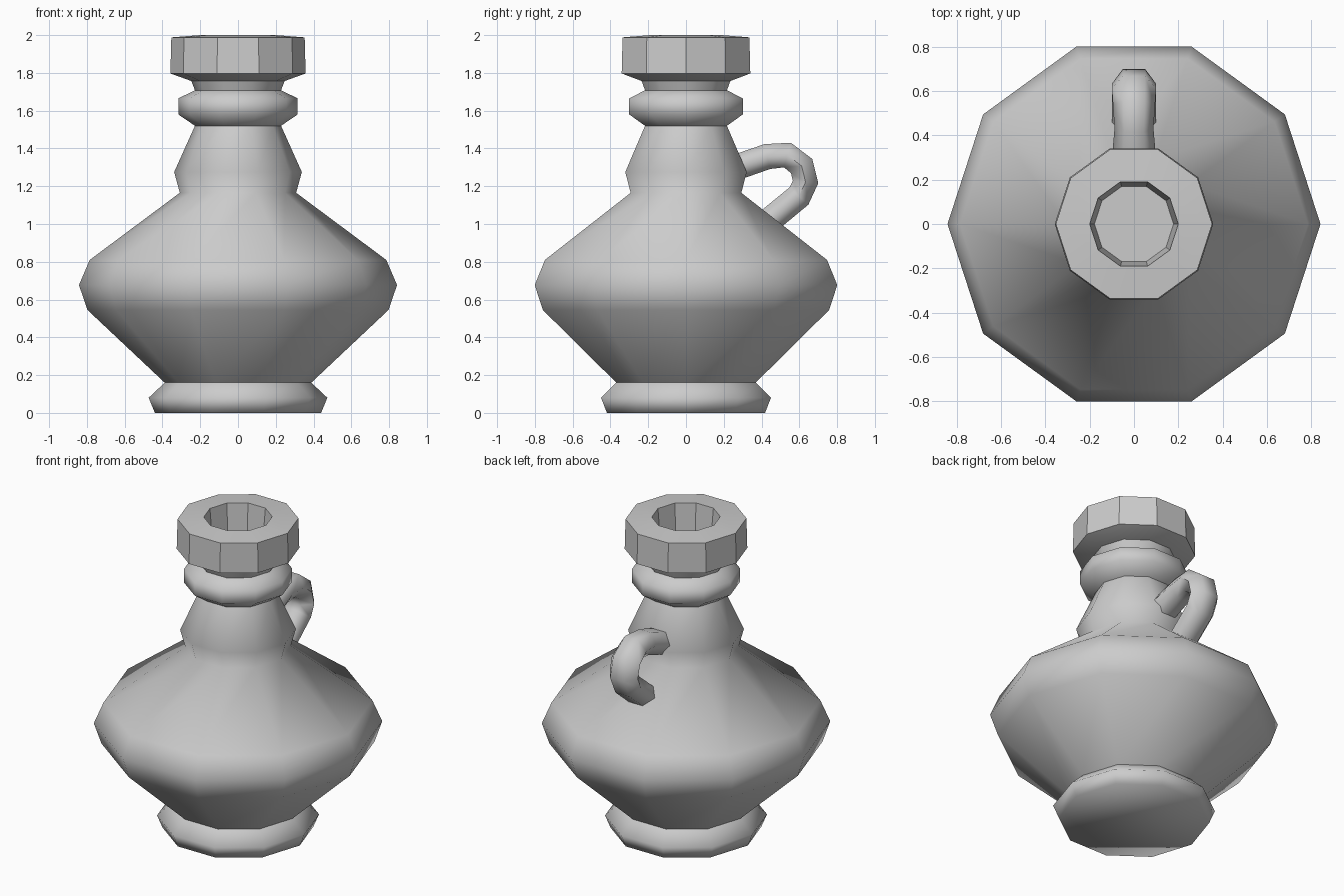
import bpy, bmesh, math
from mathutils import Vector

if "Cube" in bpy.data.objects:
    bpy.data.objects.remove(bpy.data.objects["Cube"])


def finish(name, bm, angle):
    bmesh.ops.recalc_face_normals(bm, faces=bm.faces[:])
    me = bpy.data.meshes.new(name)
    bm.to_mesh(me)
    bm.free()
    ob = bpy.data.objects.new(name, me)
    bpy.context.collection.objects.link(ob)
    bpy.ops.object.select_all(action='DESELECT')
    ob.select_set(True)
    bpy.context.view_layer.objects.active = ob
    bpy.ops.object.shade_smooth_by_angle(angle=math.radians(angle))
    return ob


def skin(name, rings, angle):
    """Join equal-sized rings of points into a capped tube."""
    bm = bmesh.new()
    loops = [[bm.verts.new(p) for p in ring] for ring in rings]
    n = len(loops[0])
    for a, b in zip(loops, loops[1:]):
        for i in range(n):
            j = (i + 1) % n
            bm.faces.new((a[i], a[j], b[j], b[i]))
    bm.faces.new(loops[0])
    bm.faces.new(loops[-1])
    return finish(name, bm, angle)


def lathe(name, profile, angle, sides=10):
    rings = [[(r * math.cos(math.tau * i / sides),
               r * math.sin(math.tau * i / sides), z) for i in range(sides)]
             for r, z in profile]
    return skin(name, rings, angle)


# Foot, belly, neck and collar
lathe("jug_body", [
    (0.44, 0), (0.473, 0.08), (0.388, 0.16), (0.797, 0.545), (0.842, 0.677),
    (0.785, 0.81), (0.308, 1.165), (0.338, 1.275), (0.228, 1.52),
    (0.316, 1.58), (0.316, 1.665), (0.228, 1.708), (0.247, 1.757)], 75)

# Thick faceted lip with the mouth sunk into it
lathe("jug_lip", [
    (0.247, 1.757), (0.358, 1.797), (0.353, 1.988), (0.2, 2.0), (0.17, 1.66)], 30)

# Handle: flattened hexagonal section swept along a path in the yz plane
path = [(0.22, 1.285), (0.295, 1.31), (0.43, 1.357), (0.537, 1.365), (0.612, 1.307),
        (0.633, 1.222), (0.598, 1.148), (0.457, 1.032), (0.40, 0.985)]
widths = [0.1, 0.1, 0.088, 0.095, 0.1, 0.1, 0.1, 0.1, 0.1]
pts = [Vector((0, y, z)) for y, z in path]
rings = []
for i, p in enumerate(pts):
    t = (pts[min(i + 1, len(pts) - 1)] - pts[max(i - 1, 0)]).normalized()
    normal = Vector((1, 0, 0)).cross(t)
    rings.append([p + Vector((widths[i] * math.cos(k * math.pi / 3), 0, 0))
                  + normal * 0.078 * math.sin(k * math.pi / 3) for k in range(6)])
skin("jug_handle", rings, 75)
